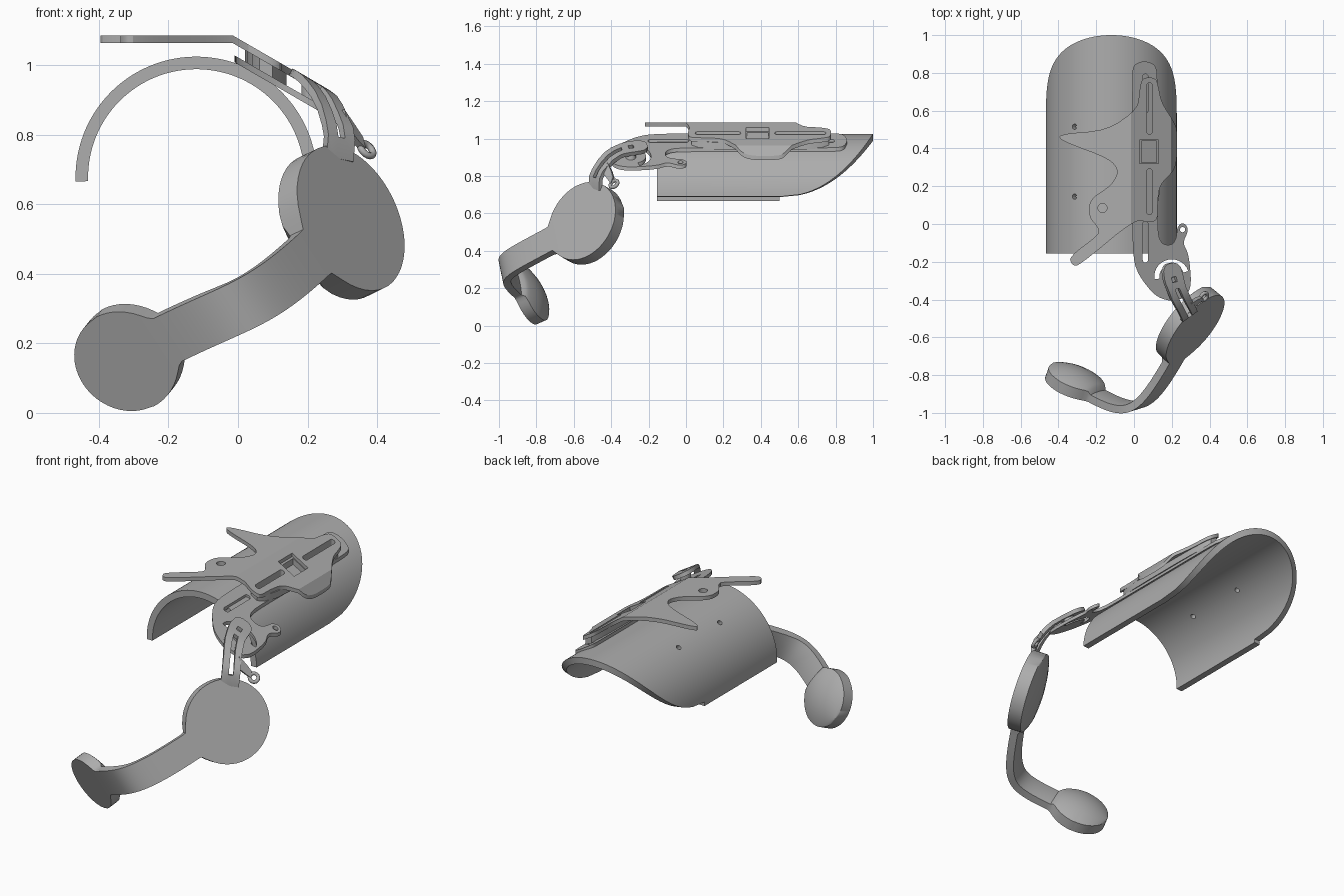
import bpy, bmesh, math
from mathutils import Vector as V

if "Cube" in bpy.data.objects:
    bpy.data.objects.remove(bpy.data.objects["Cube"], do_unlink=True)

grey = bpy.data.materials.new("plain_grey")
grey.use_nodes = True
grey.diffuse_color = (0.42, 0.42, 0.42, 1)
grey.node_tree.nodes["Principled BSDF"].inputs["Base Color"].default_value = (0.42, 0.42, 0.42, 1)


def activate(ob):
    bpy.ops.object.select_all(action='DESELECT')
    ob.select_set(True)
    bpy.context.view_layer.objects.active = ob


def finish(ob, angle=32):
    ob.data.materials.clear()
    ob.data.materials.append(grey)
    activate(ob)
    bpy.ops.object.shade_smooth_by_angle(angle=math.radians(angle))
    return ob


def from_bmesh(name, bm):
    bmesh.ops.recalc_face_normals(bm, faces=bm.faces)
    me = bpy.data.meshes.new(name)
    bm.to_mesh(me)
    bm.free()
    ob = bpy.data.objects.new(name, me)
    bpy.context.collection.objects.link(ob)
    return ob


def rounded(pts, times=2):
    """Round a closed outline by cutting its corners."""
    for _ in range(times):
        out = []
        for i, p in enumerate(pts):
            a, b = V(p), V(pts[(i + 1) % len(pts)])
            out += [a.lerp(b, 0.22), a.lerp(b, 0.78)]
        pts = out
    return pts


def circle(x, y, r, n=20):
    return [(x + r * math.cos(i * math.tau / n), y + r * math.sin(i * math.tau / n)) for i in range(n)]


def slot(x, y0, y1, r):
    ends = [(y1, 0), (y0, math.pi)]
    return [(x + r * math.cos(a + i * math.pi / 8), y + r * math.sin(a + i * math.pi / 8))
            for y, a in ends for i in range(9)]


def box(x0, x1, y0, y1):
    return [(x0, y0), (x1, y0), (x1, y1), (x0, y1)]


def plate(name, outline, holes, thick, top, folds=()):
    """Sheet cut from a plan outline, then laid on the height rule top(x)."""
    cu = bpy.data.curves.new(name, 'CURVE')
    cu.dimensions, cu.fill_mode, cu.extrude = '2D', 'BOTH', thick / 2
    for loop in [outline] + holes:
        sp = cu.splines.new('POLY')
        sp.points.add(len(loop) - 1)
        for p, q in zip(sp.points, loop):
            p.co = (q[0], q[1], 0, 1)
        sp.use_cyclic_u = True
    ob = bpy.data.objects.new(name, cu)
    bpy.context.collection.objects.link(ob)
    activate(ob)
    bpy.ops.object.convert(target='MESH')
    ob = bpy.context.view_layer.objects.active
    bm = bmesh.new()
    bm.from_mesh(ob.data)
    bmesh.ops.remove_doubles(bm, verts=bm.verts, dist=1e-5)
    for x in folds:
        bmesh.ops.bisect_plane(bm, geom=bm.verts[:] + bm.edges[:] + bm.faces[:],
                               plane_co=(x, 0, 0), plane_no=(1, 0, 0))
    for v in bm.verts:
        v.co.z += top(v.co.x) - thick / 2
    bmesh.ops.recalc_face_normals(bm, faces=bm.faces)
    bm.to_mesh(ob.data)
    bm.free()
    return finish(ob, 25)


def strip(name, rows, thick, skip=()):
    """Bent strip through (centre, across, half width) rows; skip opens the middle column."""
    bm = bmesh.new()
    grid = [[bm.verts.new(V(c) + V(a).normalized() * h * f) for f in (-1, -0.25, 0.25, 1)]
            for c, a, h in rows]
    for i in range(len(rows) - 1):
        for j in range(3):
            if j != 1 or i not in skip:
                bm.faces.new((grid[i][j], grid[i][j + 1], grid[i + 1][j + 1], grid[i + 1][j]))
    ob = from_bmesh(name, bm)
    m = ob.modifiers.new("thickness", 'SOLIDIFY')
    m.thickness, m.offset = thick, 0
    activate(ob)
    bpy.ops.object.modifier_apply(modifier=m.name)
    return finish(ob, 35)


# Forearm shell: half tube with a swept, rounded rear end
CX, CZ, R, T = -0.12, 0.677, 0.347, 0.036
bm = bmesh.new()
rings = []
N = 96
for i in range(N + 1):
    a = math.radians(2 + 180 * i / N)
    q = min(1, max(0, (math.sin(a) - 0.035) / 0.965))
    y1 = 0.5 + 0.5 * q ** 0.45
    rings.append([bm.verts.new((CX + r * math.cos(a), y, CZ + r * math.sin(a)))
                  for r, y in ((R, -0.155), (R, y1), (R - T, y1), (R - T, -0.155))])
for a, b in zip(rings, rings[1:]):
    for k in range(4):
        bm.faces.new((a[k], a[(k + 1) % 4], b[(k + 1) % 4], b[k]))
bm.faces.new(rings[0])
bm.faces.new(rings[-1])
shell = from_bmesh("forearm_shell", bm)
ang = math.acos(-0.195 / R)
for y in (0.145, 0.515):
    bpy.ops.mesh.primitive_cylinder_add(
        vertices=20, radius=0.014, depth=0.15, rotation=(0, math.pi / 2 - ang, 0),
        location=(CX + R * math.cos(ang), y, CZ + R * math.sin(ang)))
    cutter = bpy.context.object
    cutter.name, cutter.hide_render = "hole_cutter", True
    m = shell.modifiers.new("hole", 'BOOLEAN')
    m.operation, m.object = 'DIFFERENCE', cutter
    activate(shell)
    bpy.ops.object.modifier_apply(modifier=m.name)
    bpy.data.objects.remove(cutter, do_unlink=True)
finish(shell)

# Upper folded plate with two prongs
SL = math.tan(math.radians(30))


def top_height(x):
    if x > 0.195:
        return 0.964 - 1.73 * (x - 0.195)
    return 1.085 - SL * max(0, x + 0.015)


upper = [(-0.40, 0.475), (-0.14, 0.497), (0.02, 0.61), (0.03, 0.72), (0.045, 0.775), (0.115, 0.775),
         (0.13, 0.725), (0.145, 0.645), (0.215, 0.535), (0.228, 0.50), (0.228, 0.34), (0.21, 0.28),
         (0.135, 0.205), (0.125, 0.11), (0.125, 0.02), (0.08, 0.008), (0.005, 0.025), (-0.29, -0.22),
         (-0.325, -0.22), (-0.345, -0.175), (-0.185, -0.055), (-0.19, -0.02), (-0.24, 0.04),
         (-0.235, 0.13), (-0.12, 0.205), (-0.08, 0.28), (-0.13, 0.345), (-0.385, 0.44)]
openings = [slot(0.082, 0.487, 0.735, 0.013), slot(0.082, 0.062, 0.28, 0.013), box(0.03, 0.13, 0.32, 0.445)]
plate("upper_plate", rounded(upper), openings + [circle(-0.167, 0.085, 0.024)], 0.022,
      top_height, (-0.015, 0.195))

# Spacer rail between the two plates
plate("spacer_rail", rounded(box(0.02, 0.14, 0.03, 0.765)),
      [slot(0.082, 0.487, 0.735, 0.013), slot(0.082, 0.062, 0.28, 0.013), box(0.04, 0.12, 0.325, 0.44)],
      0.038, lambda x: 1.056 - SL * x)

# Lower sloped plate with a hinge lobe and an ear
lower = [(-0.01, 0.80), (0.0, 0.845), (0.055, 0.865), (0.11, 0.845), (0.125, 0.80), (0.125, 0.4),
         (0.125, 0.03), (0.13, -0.07), (0.155, -0.11), (0.205, -0.11), (0.225, -0.07), (0.228, -0.02),
         (0.25, 0.006), (0.275, -0.002), (0.288, -0.035), (0.258, -0.10), (0.29, -0.16), (0.305, -0.32),
         (0.275, -0.39), (0.19, -0.41), (0.11, -0.38), (0.03, -0.28), (-0.005, -0.19), (-0.01, 0.1)]
arc = [(0.2 + r * math.cos(math.radians(a)), -0.28 + r * math.sin(math.radians(a)))
       for r, angles in ((0.093, range(20, 190, 12)), (0.066, range(188, 10, -12))) for a in angles]
low_height = lambda x: 1.022 - SL * x
plate("lower_plate", rounded(lower),
      [slot(0.06, -0.19, 0.0, 0.014), slot(0.06, 0.60, 0.78, 0.014), circle(0.257, -0.03, 0.014), arc],
      0.02, low_height)

# Hinge pin between the lower plate and the link
plate("hinge_pin", circle(0.21, -0.295, 0.028), [circle(0.21, -0.295, 0.012)], 0.05,
      lambda x: 1.058 - SL * x)

# Curved slotted link down to the round pad
head, mid, low = (0.85, 0.2, -0.5), (0.78, 0.48, -0.38), (0.8, 0.57, -0.17)
rows = [((0.188, -0.208, 0.959), head, 0.018), ((0.191, -0.217, 0.957), head, 0.038),
        ((0.197, -0.24, 0.954), head, 0.054), ((0.205, -0.28, 0.949), head, 0.058),
        ((0.212, -0.307, 0.945), head, 0.057), ((0.224, -0.343, 0.936), head, 0.054),
        ((0.238, -0.375, 0.922), mid, 0.052), ((0.255, -0.41, 0.898), mid, 0.05),
        ((0.273, -0.443, 0.86), mid, 0.049), ((0.286, -0.467, 0.825), low, 0.048),
        ((0.292, -0.482, 0.79), low, 0.048), ((0.287, -0.485, 0.73), low, 0.048)]
strip("slotted_link", rows, 0.022, skip=(3, 5, 6, 7, 8, 9))

# Ear on the link
along = (0.2, -0.3, -0.8)
strip("ear_bracket", [((0.305, -0.428, 0.84), along, 0.032), ((0.335, -0.405, 0.80), along, 0.026),
                      ((0.356, -0.392, 0.773), along, 0.018)], 0.02)
bpy.ops.mesh.primitive_torus_add(major_radius=0.023, minor_radius=0.01, major_segments=24, minor_segments=8,
                                 location=(0.37, -0.385, 0.757),
                                 rotation=V((0.6, -0.5, 0.6)).to_track_quat('Z', 'Y').to_euler())
bpy.context.object.name = "ear_ring"
finish(bpy.context.object, 60)

# Curved arm with a round domed pad at each end, lofted as one strip
c1, c2 = V((0.325, -0.555, 0.56)), V((-0.325, -0.86, 0.147))
w = V((-0.54, -0.17, 0.825)).normalized()
d1, d2 = V((-0.435, -0.783, -0.446)).normalized(), V((-0.783, 0.453, -0.419)).normalized()
r1, r2, ARM = 0.222, 0.153, 0.075
p1, p2 = c1 + d1 * 0.65, c2 - d2 * 0.46
path = [(c1 - d1 * r1 * math.cos(i * math.pi / 40), d1) for i in range(20)]
M = 70
for i in range(M + 1):
    t = i / M
    u = 1 - t
    tan = (p1 - c1) * u * u + (p2 - p1) * 2 * u * t + (c2 - p2) * t * t
    path.append((c1 * u ** 3 + p1 * 3 * u * u * t + p2 * 3 * u * t * t + c2 * t ** 3, tan.normalized()))
path += [(c2 + d2 * r2 * math.sin(i * math.pi / 40), d2) for i in range(1, 21)]
dist = [0]
for a, b in zip(path, path[1:]):
    dist.append(dist[-1] + (b[0] - a[0]).length)
s1, s2 = dist[20], dist[20 + M]
bm = bmesh.new()
rings = []
for (p, tan), s in zip(path, dist):
    k1 = math.sqrt(max(0, r1 * r1 - (s - s1) ** 2))
    k2 = math.sqrt(max(0, r2 * r2 - (s - s2) ** 2))
    arm = ARM if s1 <= s <= s2 else 0
    h = max(0.002, (k1 ** 4 + k2 ** 4 + arm ** 4) ** 0.25)
    rim = 0.042
    if s < s1 or k1 > 0:
        rim += 0.033 * (1 if s < s1 else min(1, 2 * k1 / r1))
    if s > s2 or k2 > 0:
        rim += 0.018 * (1 if s > s2 else min(1, 2 * k2 / r2))
    dome = 0.03 * (k1 / r1) ** 2 + 0.035 * (k2 / r2) ** 2 + 0.006
    n = w.cross(tan).normalized()
    if n.y > 0:
        n = -n
    section = [(-1, 0), (1, 0)] + [(f, rim + dome * (1 - f * f))
                                   for f in (1, 0.92, 0.75, 0.5, 0.25, 0, -0.25, -0.5, -0.75, -0.92, -1)]
    rings.append([bm.verts.new(p + w * h * f - n * d) for f, d in section])
for a, b in zip(rings, rings[1:]):
    for k in range(len(a)):
        j = (k + 1) % len(a)
        bm.faces.new((a[k], a[j], b[j], b[k]))
bm.faces.new(rings[0])
bm.faces.new(rings[-1])
finish(from_bmesh("padded_arm", bm), 38)
